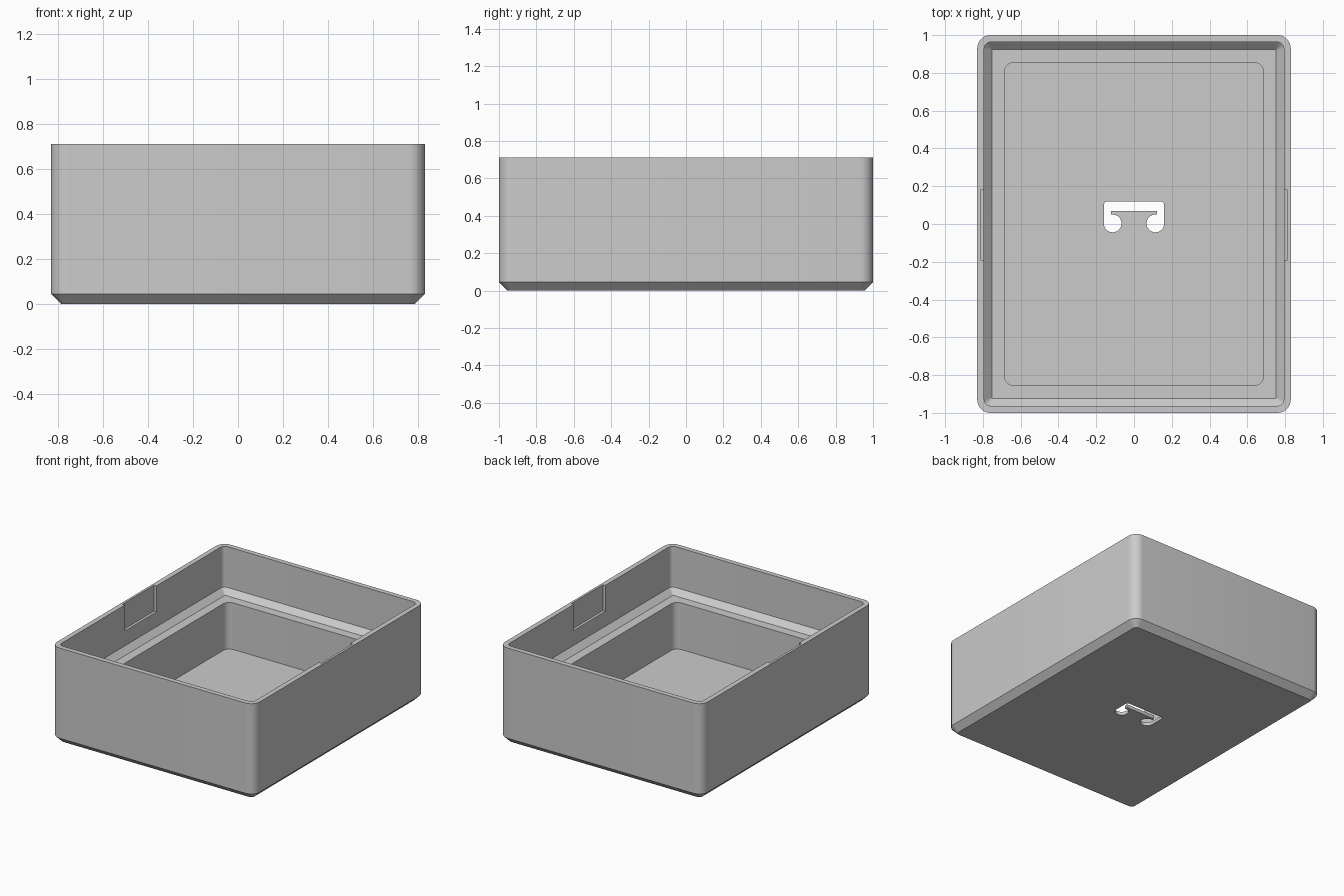
import bpy, bmesh
from math import cos, sin, pi

cube = bpy.data.objects.get("Cube")
if cube:
    bpy.data.objects.remove(cube, do_unlink=True)

grey = bpy.data.materials.new("plain grey")
grey.use_nodes = True
colour = (0.6, 0.6, 0.6, 1)
grey.diffuse_color = colour
grey.node_tree.nodes["Principled BSDF"].inputs["Base Color"].default_value = colour

W, L, H = 0.83, 1.0, 0.712      # half width, half length, height
STEPS = 8                       # segments per rounded corner


def arc(cx, cy, r, start, end, n=STEPS):
    return [(cx + r * cos(start + (end - start) * i / n),
             cy + r * sin(start + (end - start) * i / n)) for i in range(n + 1)]


def rounded_loop(inset, r):
    x, y = W - inset - r, L - inset - r
    pts = []
    for k, (sx, sy) in enumerate([(1, 1), (-1, 1), (-1, -1), (1, -1)]):
        pts += arc(sx * x, sy * y, r, k * pi / 2, (k + 1) * pi / 2)
    return pts


def loft(name, sections):
    """Closed solid through a list of (outline, z), capped at both ends."""
    bm = bmesh.new()
    rings = [[bm.verts.new((x, y, z)) for x, y in pts] for pts, z in sections]
    n = len(rings[0])
    for a, b in zip(rings, rings[1:]):
        for i in range(n):
            j = (i + 1) % n
            bm.faces.new((a[i], a[j], b[j], b[i]))
    bm.faces.new(rings[0][::-1])
    bm.faces.new(rings[-1])
    bmesh.ops.recalc_face_normals(bm, faces=bm.faces)
    mesh = bpy.data.meshes.new(name)
    bm.to_mesh(mesh)
    bm.free()
    mesh.materials.append(grey)
    obj = bpy.data.objects.new(name, mesh)
    bpy.context.collection.objects.link(obj)
    return obj


# Tray shell: chamfered base, outer wall, rim, inner wall, sloped ledge, well
shell_profile = [
    (0.045, 0.025, 0.0),
    (0.0, 0.07, 0.045),
    (0.0, 0.07, H),
    (0.037, 0.035, H),
    (0.037, 0.035, 0.41),
    (0.077, 0.004, 0.37),
    (0.145, 0.05, 0.37),
    (0.145, 0.05, 0.025),
]
tray = loft("tray", [(rounded_loop(i, r), z) for i, r, z in shell_profile])

# Hanging slot through the floor: two round ends joined by a bar
half = [(0.122, 0.07), (0.122, 0.05)]
half += arc(0.113, 0.003, 0.047, pi / 2, 2 * pi, 24)
half += arc(0.14, 0.10, 0.02, 0, pi / 2, 5)
slot_outline = half + [(-x, y) for x, y in reversed(half)]
cutters = [loft("slot_cutter", [(slot_outline, -0.1), (slot_outline, 0.15)])]

# Shallow recesses in the side walls, open at the rim
for side, name in ((1, "left"), (-1, "right")):
    x0, x1 = side * 0.77, side * 0.813
    box = [(x0, -0.19), (x1, -0.19), (x1, 0.18), (x0, 0.18)]
    cutters.append(loft(name + "_recess_cutter", [(box, 0.52), (box, 0.9)]))

bpy.context.view_layer.objects.active = tray
for cutter in cutters:
    cutter.hide_render = True
    mod = tray.modifiers.new(cutter.name, "BOOLEAN")
    mod.operation = "DIFFERENCE"
    mod.solver = "EXACT"
    mod.object = cutter
    bpy.ops.object.modifier_apply(modifier=mod.name)
    bpy.data.objects.remove(cutter, do_unlink=True)

bpy.ops.object.select_all(action="DESELECT")
tray.select_set(True)
bpy.ops.object.shade_smooth_by_angle(angle=pi / 6)
